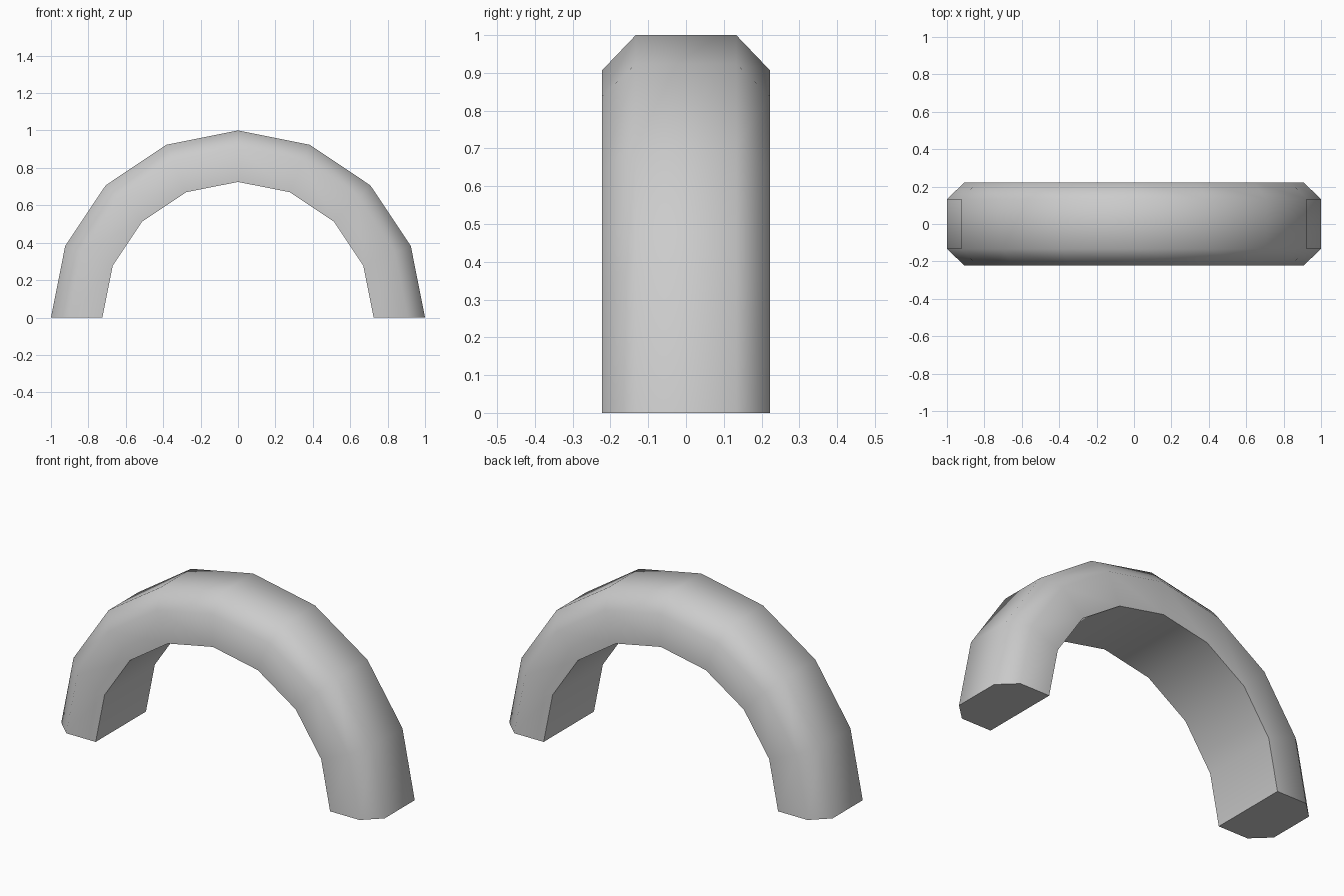
import bpy, bmesh
from math import pi, radians
from mathutils import Matrix, Vector

if "Cube" in bpy.data.objects:
    bpy.data.objects.remove(bpy.data.objects["Cube"])

# Cross-section as (radius, y): flat inner face, chamfered outer corners
profile = [(0.725, -0.222), (0.907, -0.222), (1.0, -0.133),
           (1.0, 0.133), (0.907, 0.222), (0.725, 0.222)]
segments = 8

# Half-circle arch: profile swept around the y axis
bm = bmesh.new()
rings = []
for i in range(segments + 1):
    rot = Matrix.Rotation(-pi * i / segments, 3, 'Y')
    rings.append([bm.verts.new(rot @ Vector((r, y, 0))) for r, y in profile])

n = len(profile)
for a, b in zip(rings, rings[1:]):
    for j in range(n):
        k = (j + 1) % n
        bm.faces.new((a[j], a[k], b[k], b[j]))

# End caps
bm.faces.new(rings[0])
bm.faces.new(rings[-1])
bmesh.ops.recalc_face_normals(bm, faces=bm.faces)

mesh = bpy.data.meshes.new("arch")
bm.to_mesh(mesh)
bm.free()
arch = bpy.data.objects.new("arch", mesh)
bpy.context.collection.objects.link(arch)

# Smooth round the outside, sharp at the inner rim and ends
bpy.context.view_layer.objects.active = arch
arch.select_set(True)
bpy.ops.object.shade_smooth_by_angle(angle=radians(60))
